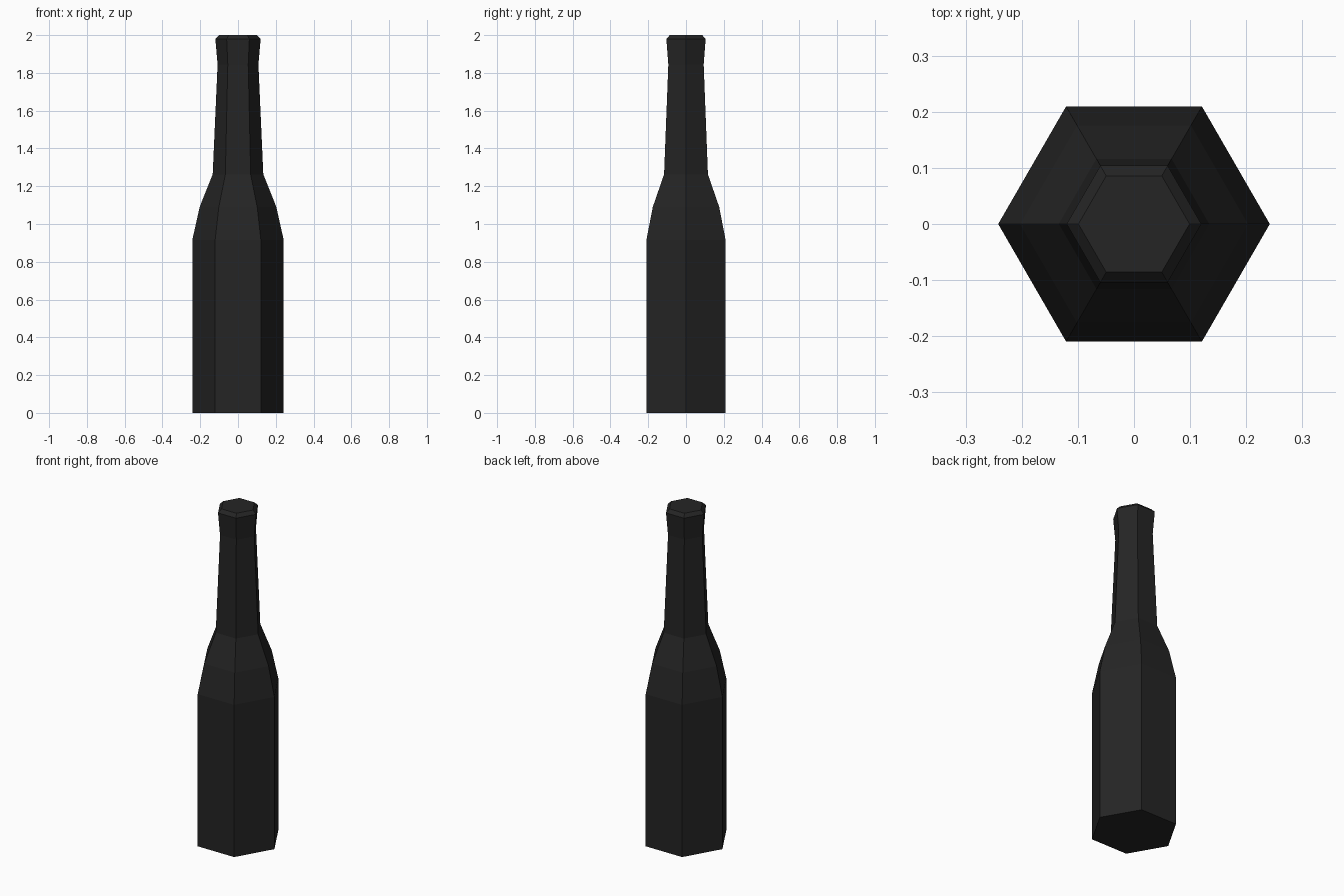
import bpy, bmesh, math

if "Cube" in bpy.data.objects:
    bpy.data.objects.remove(bpy.data.objects["Cube"])

# Single dark material
mat = bpy.data.materials.new("near_black")
mat.diffuse_color = (0.018, 0.018, 0.018, 1)
mat.use_nodes = True
mat.node_tree.nodes["Principled BSDF"].inputs["Base Color"].default_value = mat.diffuse_color

# Bottle profile: (corner radius, height)
profile = [(0.242, 0.0), (0.242, 0.915), (0.203, 1.09), (0.134, 1.263),
           (0.108, 1.845), (0.12, 1.98), (0.099, 2.0)]
SIDES = 6

# Stack hexagonal rings and bridge them
bm = bmesh.new()
rings = []
for r, z in profile:
    rings.append([bm.verts.new((r * math.cos(math.tau * i / SIDES),
                                r * math.sin(math.tau * i / SIDES), z))
                  for i in range(SIDES)])
for a, b in zip(rings, rings[1:]):
    for i in range(SIDES):
        j = (i + 1) % SIDES
        bm.faces.new((a[i], a[j], b[j], b[i]))

# Base and top caps
bm.faces.new(rings[0][::-1])
bm.faces.new(rings[-1])

mesh = bpy.data.meshes.new("bottle")
bm.to_mesh(mesh)
bm.free()
mesh.materials.append(mat)
bottle = bpy.data.objects.new("bottle", mesh)
bpy.context.collection.objects.link(bottle)
